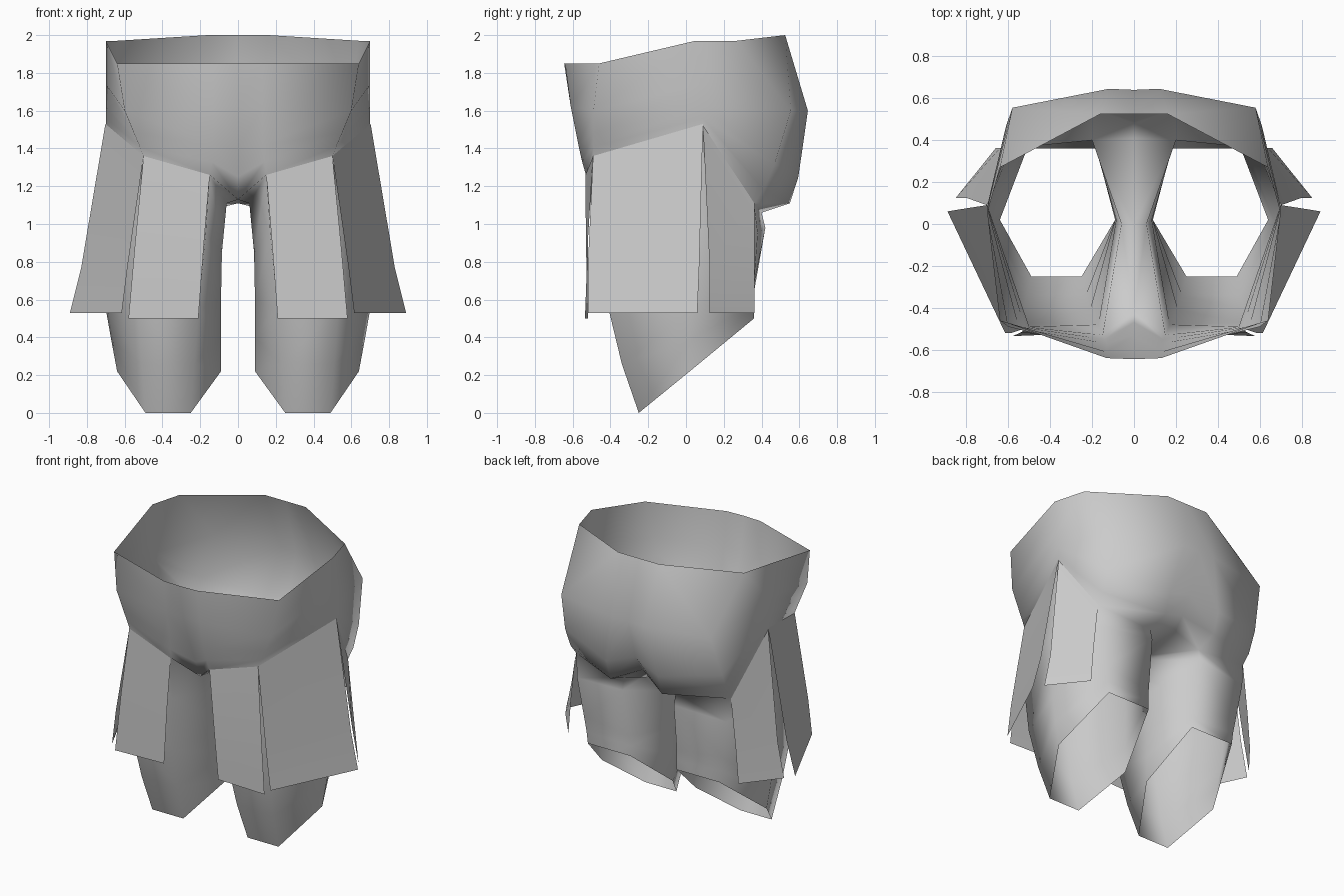
import bpy
import bmesh

# Remove the default cube only
default_cube = bpy.data.objects.get("Cube")
if default_cube:
    bpy.data.objects.remove(default_cube, do_unlink=True)

# Single cloth colour
cloth = bpy.data.materials.new("grey_cloth")
cloth.use_nodes = True
cloth.diffuse_color = (0.6, 0.6, 0.6, 1)
shader = cloth.node_tree.nodes["Principled BSDF"]
shader.inputs["Base Color"].default_value = cloth.diffuse_color


def add_row(bm, points):
    """Add one row of vertices and return it."""
    return [bm.verts.new(point) for point in points]


def bridge(bm, upper, lower, closed=False):
    """Fill quads between two rows that run counterclockwise from above."""
    count = len(upper)
    for i in range(count if closed else count - 1):
        j = (i + 1) % count
        bm.faces.new((lower[i], lower[j], upper[j], upper[i]))


def finish(bm, name):
    """Turn the right-hand half into a smooth mirrored object."""
    mesh = bpy.data.meshes.new(name)
    bm.to_mesh(mesh)
    bm.free()
    mesh.materials.append(cloth)
    for polygon in mesh.polygons:
        polygon.use_smooth = True
    part = bpy.data.objects.new(name, mesh)
    bpy.context.collection.objects.link(part)
    mirror = part.modifiers.new("mirror_sides", "MIRROR")
    mirror.use_clip = True
    mirror.merge_threshold = 0.001
    return part


# Torso rings: centre front, front inner, front outer, side,
# back outer, back inner, centre back
waist = [(0, -.645, 1.85), (.13, -.64, 1.85), (.64, -.46, 1.85), (.7, .05, 1.97),
         (.64, .27, 1.97), (.16, .525, 2), (0, .525, 2)]
hip = [(0, -.61, 1.62), (.13, -.61, 1.62), (.6, -.49, 1.6), (.7, .08, 1.74),
       (.58, .555, 1.6), (.12, .645, 1.6), (0, .64, 1.6)]
seat = [(0, -.53, 1.4), (.13, -.57, 1.42), (.55, -.49, 1.48), (.7, .085, 1.62),
        (.61, .47, 1.32), (.2, .595, 1.25), (0, .56, 1.32)]
seat_fold = [(0, -.47, 1.25), (.14, -.55, 1.33), (.52, -.49, 1.41), (.7, .09, 1.56),
             (.61, .41, 1.18), (.2, .55, 1.11), (0, .48, 1.2)]
leg_top = [(0, -.42, 1.13), (.15, -.53, 1.26), (.5, -.49, 1.36), (.7, .09, 1.53),
           (.6, .36, 1.11), (.2, .4, 1.06), (0, .41, 1.12)]

# Leg rings: front inner, front outer, side, back outer, back inner, inside
thigh = [(.17, -.48, .95), (.53, -.47, .98), (.71, .06, 1),
         (.58, .38, .95), (.2, .42, .98), (.085, .02, .85)]
knee = [(.21, -.41, .55), (.53, -.41, .55), (.7, .03, .55),
        (.54, .36, .68), (.18, .36, .64), (.09, .02, .6)]
cuff = [(.23, -.34, .26), (.51, -.34, .26), (.67, .02, .38),
        (.52, .36, .58), (.18, .36, .57), (.09, .02, .4)]
hem = [(.25, -.25, 0), (.49, -.25, 0), (.64, .02, .22),
       (.51, .36, .5), (.18, .36, .5), (.09, .02, .22)]

# Body with legs as one continuous sheet
bm = bmesh.new()
rows = [add_row(bm, ring) for ring in (waist, hip, seat, seat_fold, leg_top)]
for upper, lower in zip(rows, rows[1:]):
    bridge(bm, upper, lower)

# Crotch strip joins the two leg openings
bottom = rows[-1]
centre, inside = add_row(bm, [(0, 0, 1.11), (.06, 0, 1.11)])
bm.faces.new((bottom[0], centre, inside, bottom[1]))
bm.faces.new((centre, bottom[-1], bottom[-2], inside))

leg_rows = [bottom[1:-1] + [inside]]
leg_rows += [add_row(bm, ring) for ring in (thigh, knee, cuff, hem)]
for upper, lower in zip(leg_rows, leg_rows[1:]):
    bridge(bm, upper, lower, closed=True)
finish(bm, "shorts_body")

# Hanging cloth flaps, each row listed from top to bottom
flaps = {
    "front_flap": [
        [(.15, -.532, 1.26), (.5, -.492, 1.36)],
        [(.18, -.53, .9), (.545, -.52, .9)],
        [(.21, -.52, .5), (.58, -.535, .5)]],
    "side_flap": [
        [(.5, -.492, 1.36), (.702, .09, 1.53)],
        [(.585, -.52, .77), (.83, .07, .77)],
        [(.615, -.52, .53), (.89, .06, .53)]],
    "rear_flap": [
        [(.702, .09, 1.52), (.602, .362, 1.11)],
        [(.8, .125, .77), (.64, .362, .77)],
        [(.85, .125, .53), (.66, .362, .53)]],
}
for name, points in flaps.items():
    bm = bmesh.new()
    rows = [add_row(bm, row) for row in points]
    for upper, lower in zip(rows, rows[1:]):
        bridge(bm, upper, lower)
    finish(bm, name)
